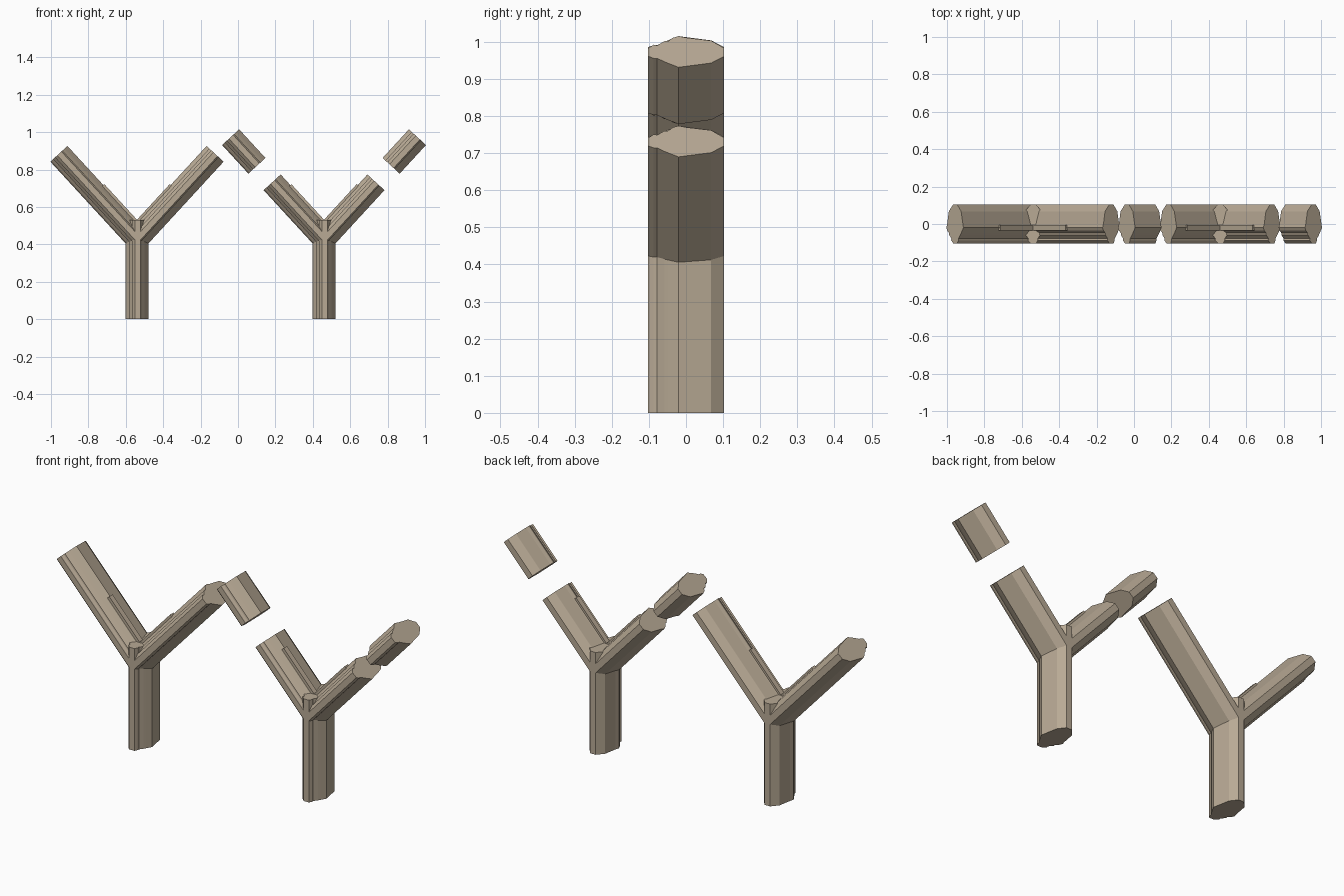
import bpy, bmesh, math
from mathutils import Vector

if "Cube" in bpy.data.objects:
    bpy.data.objects.remove(bpy.data.objects["Cube"])

wood = bpy.data.materials.new("weathered tan wood")
wood.diffuse_color = (0.48, 0.40, 0.30, 1)
wood.use_nodes = True
wood.node_tree.nodes["Principled BSDF"].inputs["Base Color"].default_value = wood.diffuse_color

# Log cross-section: (x, y), ridged towards the front
SECTION = [(-0.012, -0.103), (-0.028, -0.087), (-0.025, -0.078), (-0.042, -0.058),
           (-0.042, -0.048), (-0.055, -0.036), (-0.062, -0.02), (-0.056, 0.0),
           (-0.044, 0.068), (-0.014, 0.103), (0.018, 0.103), (0.045, 0.068),
           (0.058, 0.0), (0.062, -0.02), (0.046, -0.048), (0.04, -0.058),
           (0.026, -0.078), (0.026, -0.087), (0.018, -0.103)]
FORK_Z = 0.43                    # height where the arm axes meet the stem
TURN = math.radians(42.6)        # lean of each arm from vertical
MITRE = math.tan(TURN / 2)


def loft(name, start, end):
    """Solid between two matching rings of points."""
    bm = bmesh.new()
    a = [bm.verts.new(p) for p in start]
    b = [bm.verts.new(p) for p in end]
    n = len(a)
    for i in range(n):
        j = (i + 1) % n
        bm.faces.new((a[i], a[j], b[j], b[i]))
    bm.faces.new(a[::-1])
    bm.faces.new(b)
    bmesh.ops.recalc_face_normals(bm, faces=bm.faces)
    mesh = bpy.data.meshes.new(name)
    bm.to_mesh(mesh)
    bm.free()
    mesh.materials.append(wood)
    obj = bpy.data.objects.new(name, mesh)
    bpy.context.collection.objects.link(obj)


def ring(cx, side, t, section=SECTION):
    """Section placed square across an arm, t along its axis."""
    d = Vector((side * math.sin(TURN), 0, math.cos(TURN)))
    across = Vector((math.cos(TURN), 0, -side * math.sin(TURN)))
    c = Vector((cx, 0, FORK_Z))
    return [c + d * t + across * x + Vector((0, y, 0)) for x, y in section]


def forked_post(label, cx, arm_length):
    # Upright stem, ending as a stub in the crotch
    loft(label + "_stem", [(cx + x, y, 0) for x, y in SECTION],
         [(cx + x, y, 0.53) for x, y in SECTION])
    for side, word in ((-1, "left"), (1, "right")):
        # Arm mitred onto the stem
        foot = [(cx + x, y, FORK_Z - side * MITRE * x) for x, y in SECTION]
        loft(f"{label}_{word}_arm", foot, ring(cx, side, arm_length))
        # Thin raised rib along the upper side of the arm
        rib = [(-side * u, y) for u, y in
               ((0.03, -0.034), (0.069, -0.034), (0.069, -0.006), (0.03, -0.006))]
        loft(f"{label}_{word}_rib", ring(cx, side, 0.06, rib), ring(cx, side, 0.333, rib))


forked_post("whole_post", -0.54, 0.617)
forked_post("cut_post", 0.46, 0.41)

# Loose arm ends beyond the gaps
for side, word in ((-1, "left"), (1, "right")):
    loft(f"loose_{word}_end", ring(0.46, side, 0.53), ring(0.46, side, 0.738))
